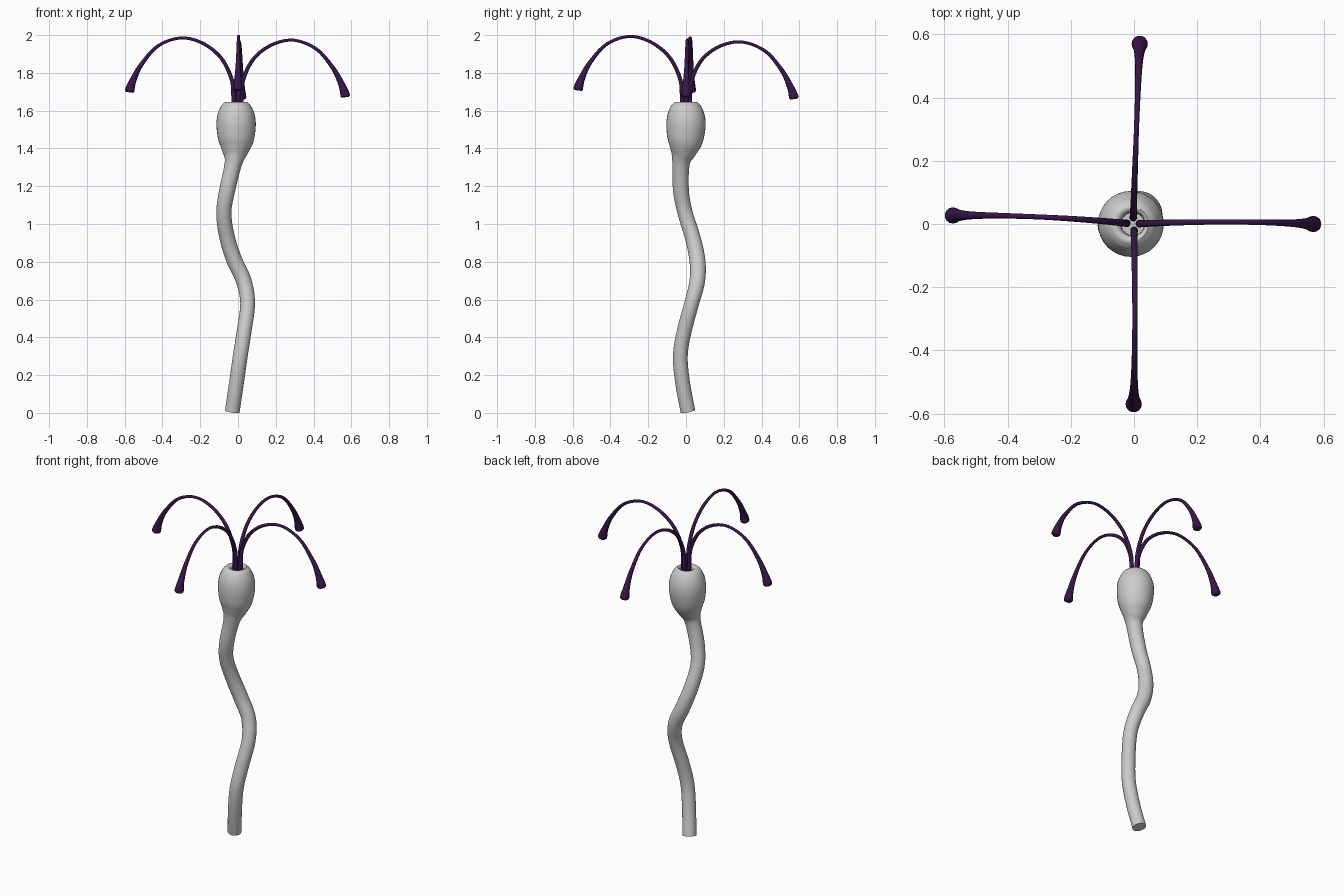
import bpy, bmesh, math
from mathutils import Vector

if "Cube" in bpy.data.objects:
    bpy.data.objects.remove(bpy.data.objects["Cube"])


def spline(keys, steps):
    """Catmull-Rom through tuples (x, y, z, radius)."""
    k = [Vector(p) for p in keys]
    k = [2 * k[0] - k[1]] + k + [2 * k[-1] - k[-2]]
    out = []
    for i in range(1, len(k) - 2):
        a, b, c, d = k[i - 1:i + 3]
        for s in range(steps):
            t = s / steps
            out.append(0.5 * (2 * b + (c - a) * t + (2 * a - 5 * b + 4 * c - d) * t * t
                              + (3 * b - a - 3 * c + d) * t ** 3))
    return out + [k[-2]]


def sweep(name, pts, ref, sides, extra=(), mat=None):
    """Round tube along pts with varying radius; extra = horizontal end rings."""
    bm = bmesh.new()
    rings = []
    n = len(pts)
    frames = []
    for i, p in enumerate(pts):
        t = (pts[min(i + 1, n - 1)].xyz - pts[max(i - 1, 0)].xyz).normalized()
        frames.append((p.xyz, t, p.w))
    frames += [(Vector(e[:3]), Vector((0, 0, 1)), e[3]) for e in extra]
    for c, t, r in frames:
        u = (ref - t * ref.dot(t)).normalized()
        v = t.cross(u)
        rings.append([bm.verts.new(c + r * (u * math.cos(a) + v * math.sin(a)))
                      for a in (2 * math.pi * j / sides for j in range(sides))])
    for a, b in zip(rings, rings[1:]):
        for j in range(sides):
            k = (j + 1) % sides
            bm.faces.new((a[j], a[k], b[k], b[j]))
    bm.faces.new(rings[0][::-1])
    bm.faces.new(rings[-1])
    bmesh.ops.recalc_face_normals(bm, faces=bm.faces)
    me = bpy.data.meshes.new(name)
    bm.to_mesh(me)
    bm.free()
    ob = bpy.data.objects.new(name, me)
    bpy.context.collection.objects.link(ob)
    if mat:
        me.materials.append(mat)
    bpy.ops.object.select_all(action='DESELECT')
    ob.select_set(True)
    bpy.context.view_layer.objects.active = ob
    bpy.ops.object.shade_smooth_by_angle(angle=math.radians(50))
    return ob


# wavy stalk swelling into a hollow bulb
stalk = [(-.03, .01, .008, .039), (-.008, -.018, .16, .039), (.012, -.03, .3, .039),
         (.032, -.01, .43, .039), (.051, .03, .58, .039), (.03, .06, .70, .041),
         (-.02, .06, .81, .042), (-.058, .035, .93, .041), (-.075, -.005, 1.06, .040),
         (-.057, -.027, 1.18, .042), (-.025, -.026, 1.32, .046), (-.016, -.015, 1.38, .068),
         (-.011, -.005, 1.44, .093), (-.01, 0, 1.52, .104), (-.01, 0, 1.58, .098),
         (-.01, 0, 1.625, .079), (-.01, 0, 1.643, .062)]
lip = [(-.008, 0, 1.647, .054), (-.006, 0, 1.644, .045), (-.005, 0, 1.634, .039),
       (-.004, 0, 1.615, .037), (-.004, 0, 1.58, .036)]
sweep("stalk_and_bulb", spline(stalk, 5), Vector((1, 0, 0)), 32, lip)

# four arching tentacles with flared tips
purple = bpy.data.materials.new("dark_purple")
purple.diffuse_color = (.04, .008, .065, 1)
purple.use_nodes = True
purple.node_tree.nodes["Principled BSDF"].inputs["Base Color"].default_value = purple.diffuse_color

# (outward distance, height, radius)
arch = [(.021, 1.58, .012), (.021, 1.68, .012), (.032, 1.77, .011), (.088, 1.88, .010),
        (.185, 1.955, .009), (.30, 1.981, .008), (.42, 1.933, .009), (.507, 1.832, .012),
        (.55, 1.75, .018), (.568, 1.70, .025), (.570, 1.686, .025), (.571, 1.679, .019)]
# name, direction, tip height offset, peak offset, sideways drift at start, middle and tip
arms = [("left_tentacle", (-1, 0), .018, .004, (.0, .03, .027)),
        ("right_tentacle", (1, 0), -.008, -.008, (.0, .013, 0)),
        ("front_tentacle", (0, -1), .028, .012, (.0, .006, -.001)),
        ("back_tentacle", (0, 1), -.018, -.018, (-.003, .007, .018))]
for name, (dx, dy), tip, peak, (s0, s1, s2) in arms:
    keys = []
    for d, z, r in arch:
        f = d / .57
        side = s0 * (1 - f) ** 2 + s1 * 2 * f * (1 - f) + s2 * f * f
        if d < .3:
            dz = peak * d / .3
        else:
            dz = peak + (tip - peak) * (d - .3) / .27
        x, y = (dx * d - .003, side) if dx else (side, dy * d)
        keys.append((x, y, z + dz, r))
    sweep(name, spline(keys, 5), Vector((-dy, dx, 0)), 14, mat=purple)
